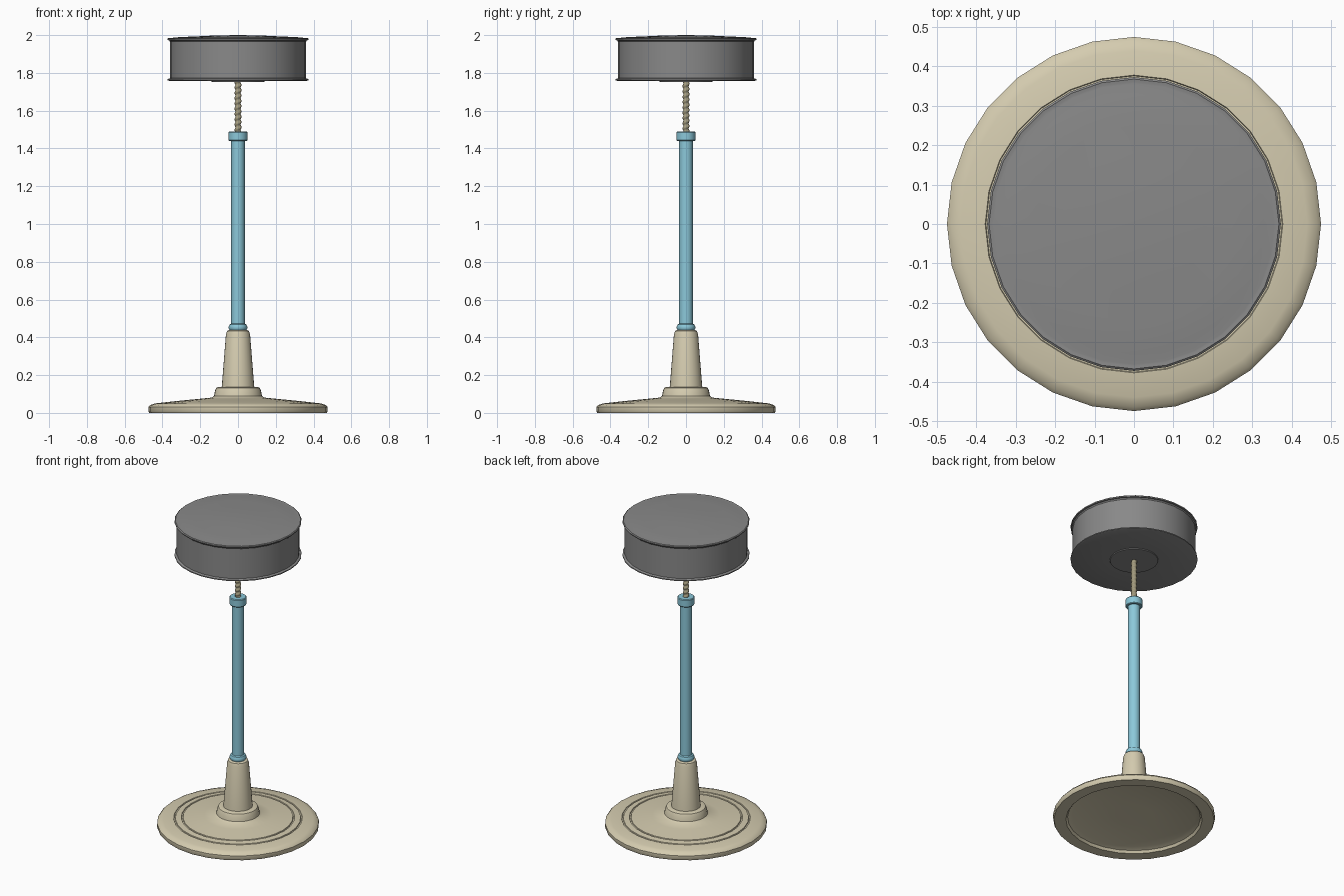
import bpy, bmesh, math

cube = bpy.data.objects.get("Cube")
if cube:
    bpy.data.objects.remove(cube, do_unlink=True)


def material(name, rgb):
    m = bpy.data.materials.new(name)
    m.use_nodes = True
    m.diffuse_color = (*rgb, 1)
    m.node_tree.nodes["Principled BSDF"].inputs["Base Color"].default_value = (*rgb, 1)
    return m


cream = material("cream_enamel", (0.66, 0.60, 0.43))
blue = material("pale_blue_paint", (0.26, 0.58, 0.70))
grey = material("grey_vinyl", (0.25, 0.25, 0.25))
steel = material("worn_steel", (0.37, 0.33, 0.21))


def finish(name, bm, mat, angle=35):
    bmesh.ops.recalc_face_normals(bm, faces=bm.faces)
    mesh = bpy.data.meshes.new(name)
    bm.to_mesh(mesh)
    bm.free()
    mesh.materials.append(mat)
    ob = bpy.data.objects.new(name, mesh)
    bpy.context.collection.objects.link(ob)
    bpy.ops.object.select_all(action="DESELECT")
    ob.select_set(True)
    bpy.context.view_layer.objects.active = ob
    bpy.ops.object.shade_smooth_by_angle(angle=math.radians(angle))
    return ob


def lathe(name, profile, mat, sides=28):
    """Spin (radius, height) points round z; radius 0 closes the end."""
    bm = bmesh.new()
    verts = [bm.verts.new((r, 0, z)) for r, z in profile]
    edges = [bm.edges.new(pair) for pair in zip(verts, verts[1:])]
    bmesh.ops.spin(bm, geom=verts + edges, cent=(0, 0, 0), axis=(0, 0, 1),
                   angle=math.tau, steps=sides, use_duplicate=False)
    bmesh.ops.remove_doubles(bm, verts=bm.verts, dist=0.0002)
    return finish(name, bm, mat)


# Round foot: hollow underside, rounded rim, two grooves, stepped collar
lathe("base_plate", [
    (0, 0.03), (0.11, 0.03), (0.36, 0.025), (0.39, 0.015), (0.40, 0),
    (0.47, 0), (0.475, 0.008), (0.475, 0.03), (0.465, 0.042), (0.44, 0.05),
    (0.378, 0.057), (0.376, 0.053), (0.370, 0.053), (0.368, 0.058),
    (0.333, 0.062), (0.331, 0.058), (0.325, 0.058), (0.323, 0.063),
    (0.2, 0.075), (0.14, 0.081), (0.127, 0.09), (0.122, 0.118),
    (0.115, 0.133), (0.105, 0.138), (0.08, 0.138)], cream)

# Tapered hub
lathe("base_hub", [(0.087, 0.13), (0.085, 0.15), (0.064, 0.415),
                   (0.058, 0.433), (0.048, 0.438), (0.03, 0.438)], cream)

# Tube with a bead at its foot and a collar at its head
lathe("post_tube", [(0.036, 0.43), (0.036, 1.46)], blue)
lathe("post_bead", [(0.036, 0.437), (0.045, 0.439), (0.049, 0.447), (0.049, 0.457),
                    (0.044, 0.468), (0.036, 0.472)], blue)
lathe("post_collar", [(0.036, 1.44), (0.047, 1.44), (0.05, 1.444), (0.05, 1.485),
                      (0.046, 1.49), (0.017, 1.49)], blue)

# Threaded rod: radius follows a helix
bm = bmesh.new()
sides, rows, low, high, pitch = 16, 96, 1.47, 1.765, 0.028
rings = []
for j in range(rows + 1):
    z = low + (high - low) * j / rows
    ring = []
    for i in range(sides):
        a = math.tau * i / sides
        r = 0.0165 + 0.0025 * math.cos(math.tau * z / pitch - a)
        ring.append(bm.verts.new((r * math.cos(a), r * math.sin(a), z)))
    rings.append(ring)
for lower, upper in zip(rings, rings[1:]):
    for i in range(sides):
        k = (i + 1) % sides
        bm.faces.new((lower[i], lower[k], upper[k], upper[i]))
finish("screw_rod", bm, steel)

# Seat: flat underside with a mounting disc, beaded edges, low domed top
lathe("seat", [
    (0, 1.753), (0.14, 1.753), (0.142, 1.758), (0.365, 1.758), (0.373, 1.761),
    (0.373, 1.767), (0.365, 1.77), (0.360, 1.772), (0.360, 1.965), (0.365, 1.972),
    (0.372, 1.974), (0.373, 1.981), (0.368, 1.985), (0.361, 1.984), (0.356, 1.984),
    (0.33, 1.988), (0.25, 1.992), (0.18, 1.995), (0.125, 1.998), (0, 2.0)], grey)
